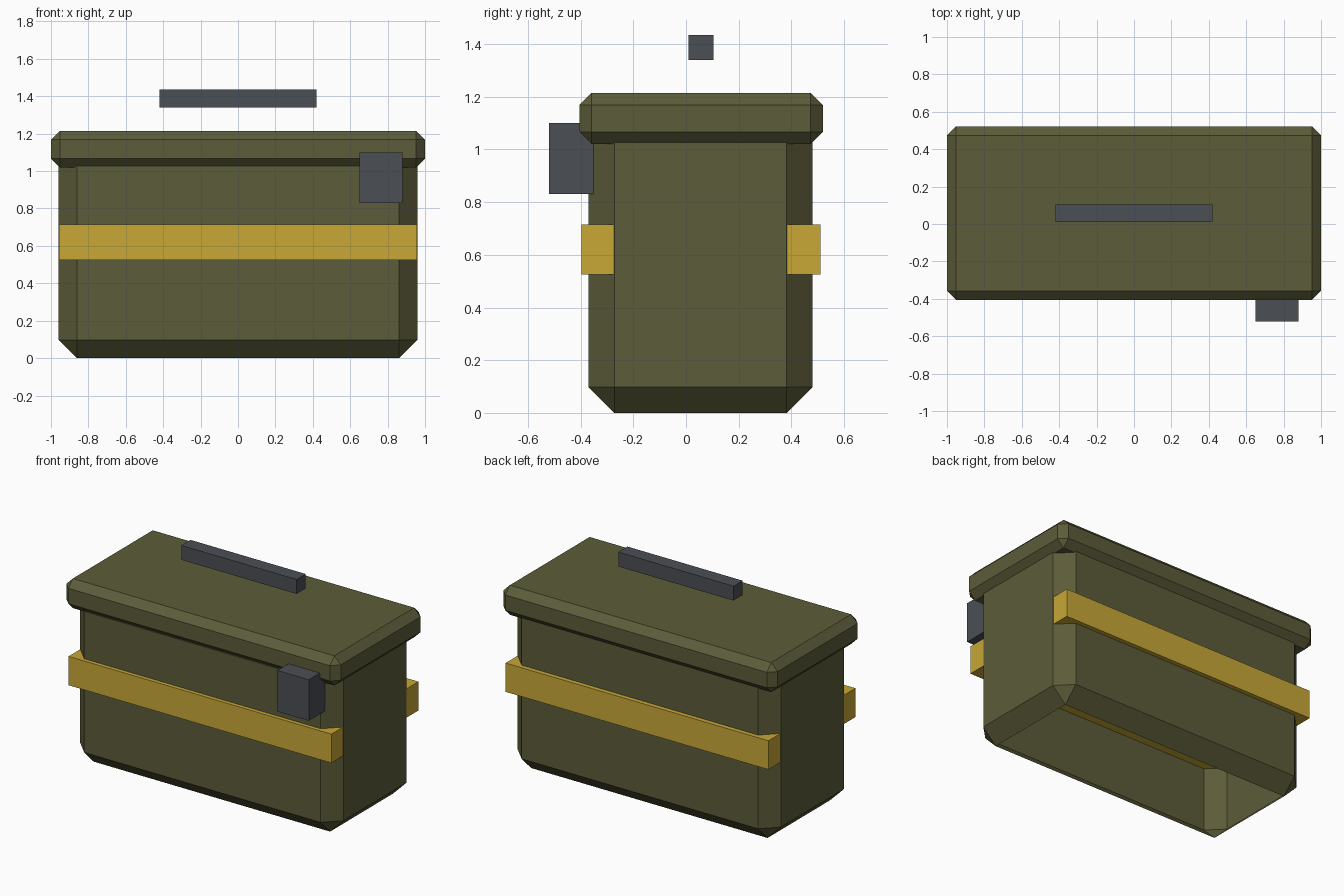
import bpy
import bmesh
from mathutils import Vector

default = bpy.data.objects.get("Cube")
if default:
    bpy.data.objects.remove(default, do_unlink=True)


def material(name, rgb):
    mat = bpy.data.materials.new(name)
    mat.use_nodes = True
    colour = (*rgb, 1.0)
    mat.diffuse_color = colour
    shader = next(n for n in mat.node_tree.nodes if n.type == "BSDF_PRINCIPLED")
    shader.inputs["Base Color"].default_value = colour
    return mat


olive = material("olive", (0.107, 0.107, 0.042))
gold = material("gold", (0.578, 0.392, 0.037))
grey = material("slate grey", (0.07, 0.077, 0.09))


def box(name, low, high, mat, chamfer=0.0, open_bottom=False):
    """Box between two corners, with optional flat chamfers and no floor."""
    low, high = Vector(low), Vector(high)
    centre, size = (low + high) / 2, high - low
    bm = bmesh.new()
    bmesh.ops.create_cube(bm, size=1.0)
    bmesh.ops.scale(bm, vec=size, verts=bm.verts)
    if chamfer:
        bmesh.ops.bevel(bm, geom=bm.edges[:], offset=chamfer,
                        offset_type="OFFSET", segments=1, affect="EDGES")
    if open_bottom:
        bm.normal_update()
        floor = [f for f in bm.faces if f.normal.z < -0.99]
        bmesh.ops.delete(bm, geom=floor, context="FACES")
    mesh = bpy.data.meshes.new(name)
    bm.to_mesh(mesh)
    bm.free()
    mesh.materials.append(mat)
    obj = bpy.data.objects.new(name, mesh)
    obj.location = centre
    bpy.context.collection.objects.link(obj)
    return obj


# Hollow chamfered body and overhanging lid
box("body", (-0.96, -0.37, 0), (0.96, 0.48, 1.125), olive, 0.098, True)
box("lid", (-1, -0.405, 1.02), (1, 0.52, 1.215), olive, 0.047)

# Band standing proud of the front and back, just inside the ends
box("band", (-0.958, -0.396, 0.525), (0.958, 0.51, 0.715), gold)

# Latch on the front and handle bar above the lid
box("latch", (0.65, -0.52, 0.83), (0.88, -0.345, 1.10), grey)
box("handle", (-0.42, 0.01, 1.34), (0.42, 0.105, 1.435), grey)
